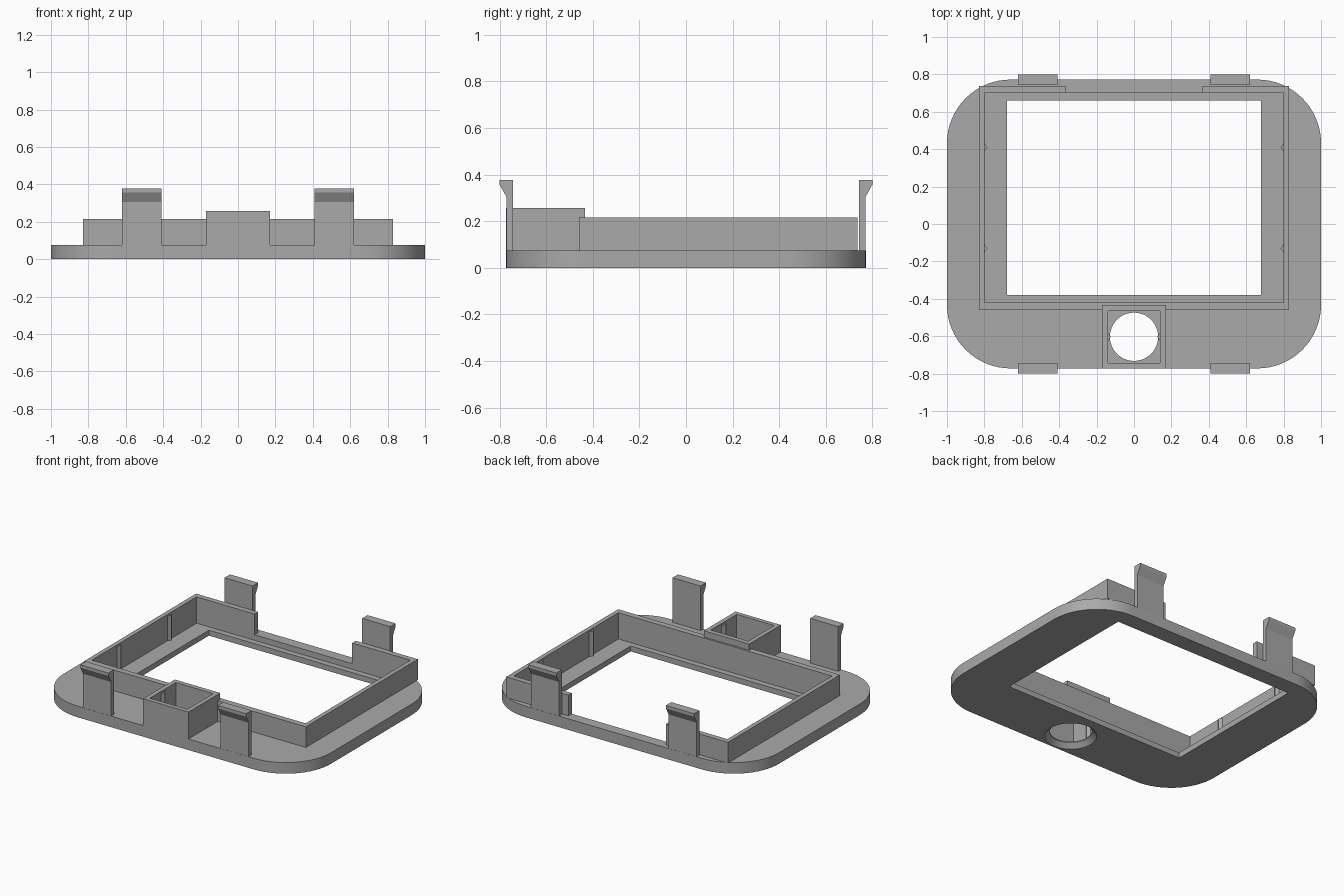
import bpy, bmesh, math
from mathutils import Vector

cube = bpy.data.objects.get("Cube")
if cube:
    bpy.data.objects.remove(cube)

GREY = (0.4, 0.4, 0.4, 1)
grey = bpy.data.materials.new("plastic_grey")
grey.use_nodes = True
grey.diffuse_color = GREY
grey.node_tree.nodes["Principled BSDF"].inputs["Base Color"].default_value = GREY

FLOOR, TOP = 0.037, 0.075        # recess floor and plate top
WALL, POCKET = 0.215, 0.257      # heights of the screen wall and button housing
CX, CY = 0, -0.603               # button centre
HOLE = 0.129


def finish(name, bm):
    bmesh.ops.recalc_face_normals(bm, faces=bm.faces)
    mesh = bpy.data.meshes.new(name)
    bm.to_mesh(mesh)
    bm.free()
    mesh.materials.append(grey)
    obj = bpy.data.objects.new(name, mesh)
    bpy.context.collection.objects.link(obj)
    return obj


def prism(name, outline, lo, hi, along_x=False):
    """Extrude an outline along z, or a (y, z) outline along x."""
    bm = bmesh.new()
    place = (lambda a, b: (lo, a, b)) if along_x else (lambda a, b: (a, b, lo))
    face = bm.faces.new([bm.verts.new(place(a, b)) for a, b in outline])
    out = bmesh.ops.extrude_face_region(bm, geom=[face])
    step = Vector((hi - lo, 0, 0)) if along_x else Vector((0, 0, hi - lo))
    bmesh.ops.translate(bm, vec=step, verts=[v for v in out["geom"] if isinstance(v, bmesh.types.BMVert)])
    return finish(name, bm)


def rect(x0, x1, y0, y1):
    return [(x0, y0), (x1, y0), (x1, y1), (x0, y1)]


def rounded_rect(hx, hy, r, steps=16):
    pts = []
    for q, (sx, sy) in enumerate([(1, 1), (-1, 1), (-1, -1), (1, -1)]):
        for i in range(steps + 1):
            a = math.pi / 2 * (q + i / steps)
            pts.append((sx * (hx - r) + r * math.cos(a), sy * (hy - r) + r * math.sin(a)))
    return pts


def cone(name, r_low, r_high, z0, z1):
    bm = bmesh.new()
    bmesh.ops.create_cone(bm, cap_ends=True, segments=64, radius1=r_low, radius2=r_high, depth=z1 - z0)
    bmesh.ops.translate(bm, vec=(CX, CY, (z0 + z1) / 2), verts=bm.verts)
    return finish(name, bm)


def cut(target, cutters):
    bpy.context.view_layer.objects.active = target
    for c in cutters:
        mod = target.modifiers.new("cut", 'BOOLEAN')
        mod.operation, mod.solver, mod.object = 'DIFFERENCE', 'EXACT', c
        bpy.ops.object.modifier_apply(modifier=mod.name)
        bpy.data.objects.remove(c)


# Face plate with screen window, recesses and countersunk button hole
plate = prism("face_plate", rounded_rect(1, 0.772, 0.34), 0, TOP)
cut(plate, [
    prism("window_cutter", rect(-0.68, 0.68, -0.38, 0.66), -0.1, 0.2),
    prism("screen_recess_cutter", rect(-0.8, 0.8, -0.42, 0.7), FLOOR, 0.2),
    prism("button_recess_cutter", rect(-0.14, 0.14, -0.742, -0.465), FLOOR, 0.2),
    cone("button_hole_cutter", HOLE, HOLE, -0.1, 0.2),
    cone("countersink_cutter", HOLE + 0.06, HOLE, -0.03, 0.03),
])

# Screen wall, open in the middle of the back
half = [(0.365, 0.7), (0.8, 0.7), (0.8, -0.42)]
outer = [(0.83, -0.46), (0.83, 0.737), (0.365, 0.737)]
mirror = lambda pts: [(-x, y) for x, y in reversed(pts)]
prism("screen_wall", half + mirror(half) + mirror(outer) + outer, TOP, WALL)

# Button housing: four walls around the button recess
housing = prism("button_housing", rect(-0.17, 0.17, -0.772, -0.433), TOP, POCKET)
cut(housing, [prism("housing_cutter", rect(-0.14, 0.14, -0.742, -0.465), 0, 0.5)])

# Small triangular grip ridges on the inner side walls
for side, sx in (("left", 1), ("right", -1)):
    for spot, x, y, top in (("back", 0.8, 0.41, 0.205), ("front", 0.8, -0.13, 0.205),
                            ("button", 0.14, CY, 0.245)):
        ridge = [(sx * x, y - 0.022), (sx * (x - 0.016), y), (sx * x, y + 0.022)]
        prism(f"{spot}_{side}_ridge", ridge, FLOOR, top)

# Four snap clips with outward hooks
hook = [(0.742, TOP), (0.771, TOP), (0.771, 0.305), (0.8, 0.357), (0.8, 0.377), (0.742, 0.377)]
for end, sy in (("back", 1), ("front", -1)):
    for side, x0 in (("left", 0.41), ("right", -0.62)):
        prism(f"{end}_{side}_clip", [(sy * y, z) for y, z in hook], x0, x0 + 0.21, along_x=True)

# Smooth the round corners and hole, keep edges crisp
bpy.ops.object.select_all(action='DESELECT')
for obj in (plate, housing):
    obj.select_set(True)
bpy.context.view_layer.objects.active = plate
bpy.ops.object.shade_smooth_by_angle(angle=math.radians(25))
